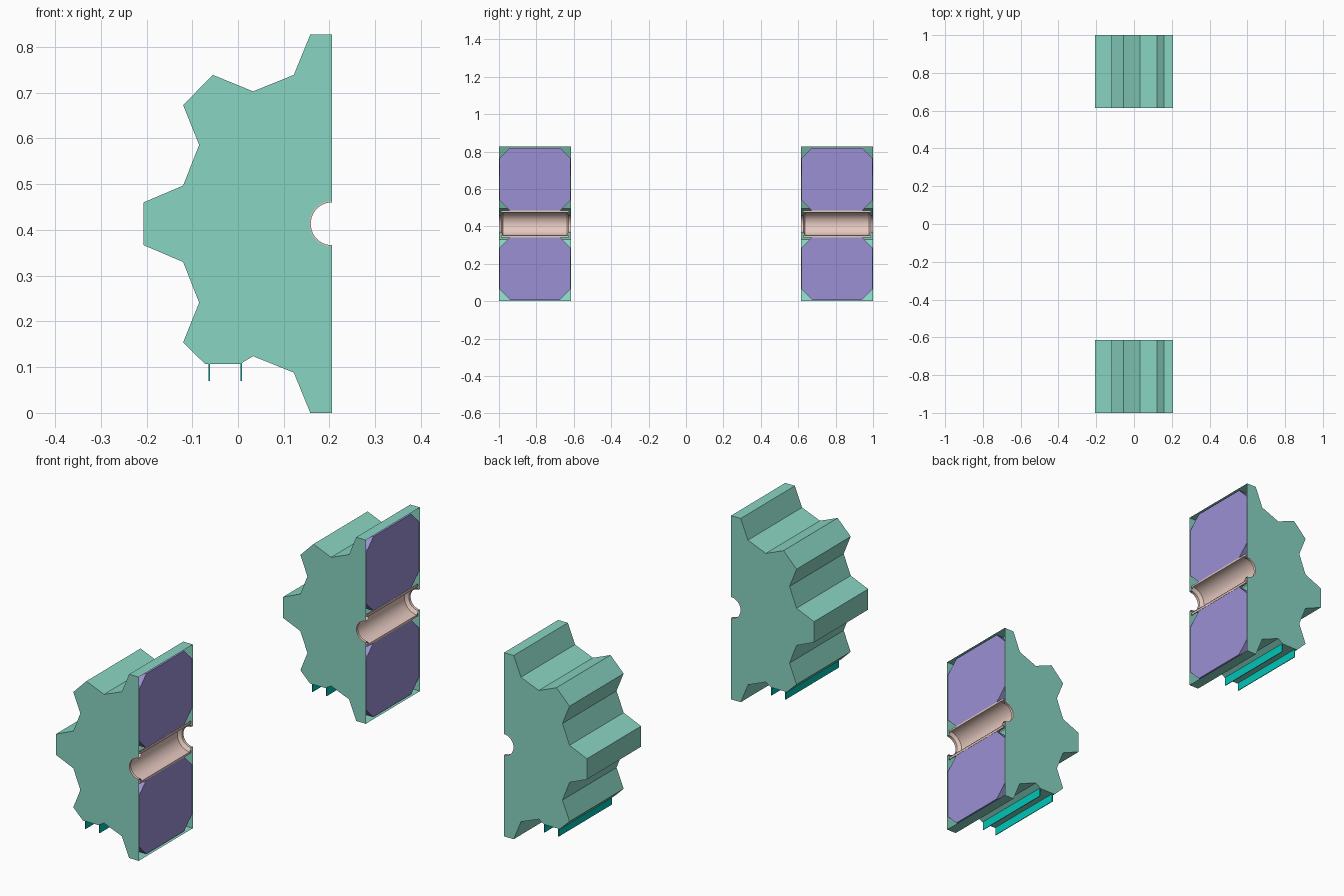
import bpy, bmesh, math

if "Cube" in bpy.data.objects:
    bpy.data.objects.remove(bpy.data.objects["Cube"])

X_CUT, Z_MID, Z_TOP = 0.206, 0.4135, 0.827
Y_IN, Y_OUT = 0.615, 1.0
HOLE_R, TUBE_R, FLANGE_R = 0.050, 0.062, 0.072


def material(name, rgb):
    m = bpy.data.materials.new(name)
    m.diffuse_color = (*rgb, 1)
    m.use_nodes = True
    m.node_tree.nodes["Principled BSDF"].inputs["Base Color"].default_value = m.diffuse_color
    return m


MINT = material("mint", (0.25, 0.66, 0.54))
PURPLE = material("purple", (0.33, 0.28, 0.66))
PINK = material("pink", (0.78, 0.58, 0.52))
TEAL = material("teal", (0.0, 0.55, 0.47))


def finish(bm, name, mat, recalc=True):
    if recalc:
        bmesh.ops.recalc_face_normals(bm, faces=bm.faces)
    me = bpy.data.meshes.new(name)
    bm.to_mesh(me)
    bm.free()
    me.materials.append(mat)
    ob = bpy.data.objects.new(name, me)
    bpy.context.collection.objects.link(ob)
    return ob


def box(name, x0, x1, y0, y1, z0, z1, mat):
    bm = bmesh.new()
    bmesh.ops.create_cube(bm, size=1)
    for v in bm.verts:
        v.co = ((x0 + x1) / 2 + v.co.x * (x1 - x0),
                (y0 + y1) / 2 + v.co.y * (y1 - y0),
                (z0 + z1) / 2 + v.co.z * (z1 - z0))
    return finish(bm, name, mat)


# Half cog outline: upper half, mirrored below with the lower tooth cut flat
upper = [(X_CUT, Z_TOP), (0.158, Z_TOP), (0.122, 0.739), (0.033, 0.703),
         (-0.055, 0.739), (-0.120, 0.673), (-0.085, 0.586),
         (-0.120, 0.497), (-0.207, 0.460)]
lower = [(x, Z_TOP - z) for x, z in reversed(upper)]
lower[4:5] = [(-0.072, 0.107), (0.005, 0.107)]
outline = upper + lower
ARC = [math.pi * 1.5 - math.pi * i / 20 for i in range(21)]


def arc_xz(r, a):
    return X_CUT + r * math.cos(a), Z_MID + r * math.sin(a)


def cog_shell(name, y0, y1):
    # Hollow shell, open along the flat cut plane
    bm = bmesh.new()
    hole = [arc_xz(HOLE_R, a) for a in ARC]
    rows = [[bm.verts.new((x, y, z)) for x, z in outline] for y in (y0, y1)]
    for row, y in zip(rows, (y0, y1)):
        bm.faces.new(row + [bm.verts.new((x, y, z)) for x, z in hole])
    for i in range(len(outline) - 1):
        bm.faces.new((rows[0][i], rows[0][i + 1], rows[1][i + 1], rows[1][i]))
    finish(bm, name, MINT)


def axle_sleeve(name, y0, y1):
    # Half bore with narrow lips at both ends
    bm = bmesh.new()
    lip = HOLE_R - 0.003
    sections = [(y0, HOLE_R), (y0, lip), (y0 + 0.012, lip), (y0 + 0.022, TUBE_R),
                (y1 - 0.022, TUBE_R), (y1 - 0.012, lip), (y1, lip), (y1, HOLE_R)]
    rows = []
    for y, r in sections:
        rows.append([bm.verts.new((p[0], y, p[1]))
                     for p in (arc_xz(r, a) for a in ARC)])
    for a, b in zip(rows, rows[1:]):
        for i in range(len(ARC) - 1):
            bm.faces.new((a[i], a[i + 1], b[i + 1], b[i]))
    ob = finish(bm, name, PINK)
    bpy.context.view_layer.objects.active = ob
    ob.select_set(True)
    bpy.ops.object.shade_smooth_by_angle(angle=math.radians(35))
    ob.select_set(False)
    # Flat strips between bore and inserts
    for s, part in ((1, "upper"), (-1, "lower")):
        z = sorted((Z_MID + s * TUBE_R, Z_MID + s * FLANGE_R))
        box(f"{name}_{part}_flange", X_CUT - 0.006, X_CUT - 0.002,
            y0 + 0.01, y1 - 0.01, *z, PINK)


def insert(name, y0, y1, z0, z1, c=0.055, depth=0.035):
    # Chamfered block filling the open side
    pts = [(y0 + c, z0), (y1 - c, z0), (y1, z0 + c), (y1, z1 - c),
           (y1 - c, z1), (y0 + c, z1), (y0, z1 - c), (y0, z0 + c)]
    bm = bmesh.new()
    f = bm.faces.new([bm.verts.new((X_CUT - 0.003, y, z)) for y, z in pts])
    ext = bmesh.ops.extrude_face_region(bm, geom=[f], use_keep_orig=True)
    for v in ext["geom"]:
        if isinstance(v, bmesh.types.BMVert):
            v.co.x -= depth
    finish(bm, name, PURPLE)


for side, y0, y1 in (("front", -Y_OUT, -Y_IN), ("back", Y_IN, Y_OUT)):
    cog_shell(f"{side}_cog", y0, y1)
    axle_sleeve(f"{side}_axle_sleeve", y0, y1)
    insert(f"{side}_upper_insert", y0 + 0.003, y1 - 0.003, Z_MID + FLANGE_R, Z_TOP - 0.008)
    insert(f"{side}_lower_insert", y0 + 0.003, y1 - 0.003, 0.008, Z_MID - FLANGE_R)
    # Thin fins under the flattened tooth
    for n, x in (("left", -0.063), ("right", 0.007)):
        box(f"{side}_{n}_fin", x - 0.0015, x + 0.0015, y0 + 0.003, y1 - 0.003,
            0.07, 0.109, TEAL)
